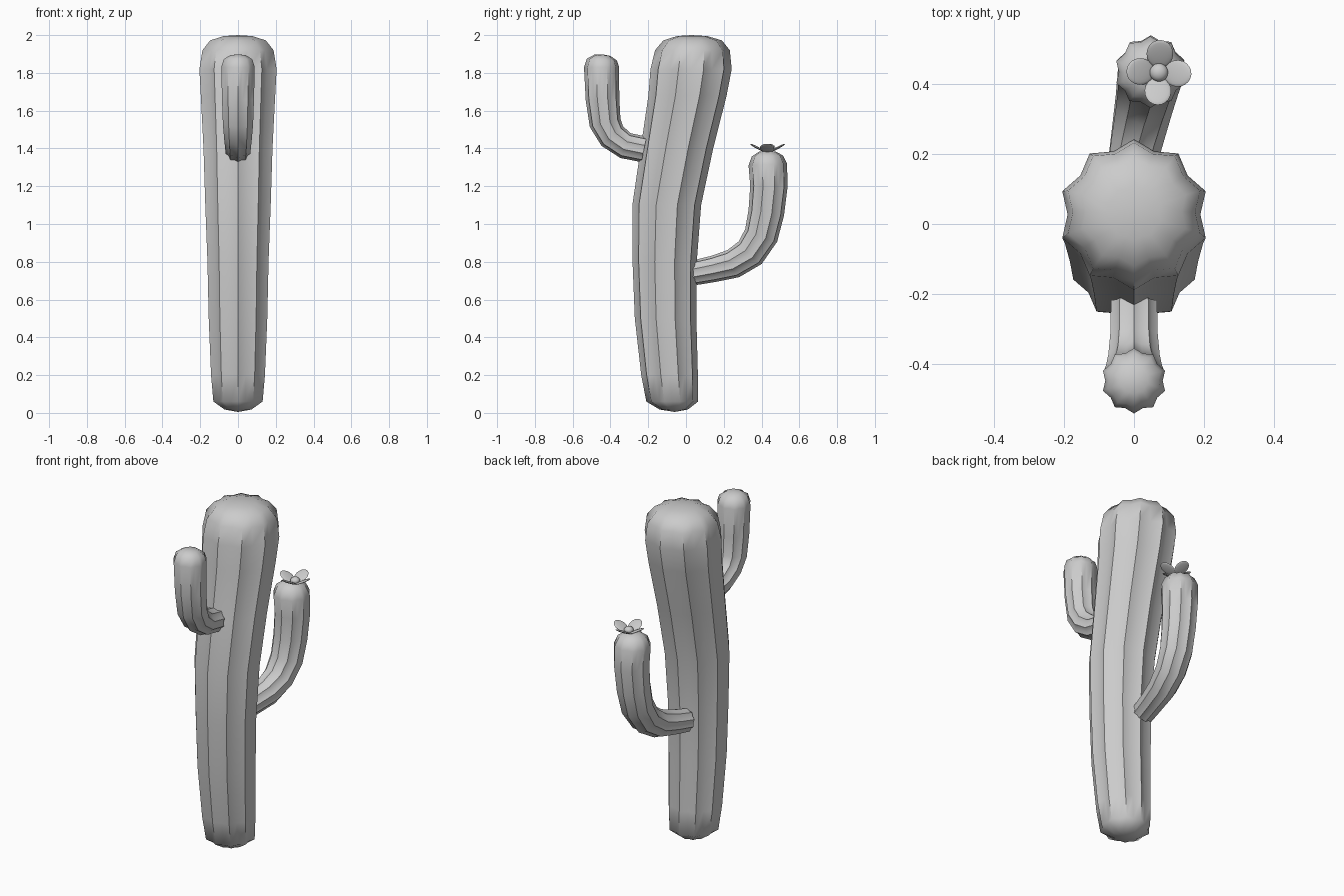
import bpy, bmesh, math
from mathutils import Vector, Matrix

if "Cube" in bpy.data.objects:
    bpy.data.objects.remove(bpy.data.objects["Cube"])

RIBS = 10


def ribbed_tube(name, stations, valley=0.88, lean=None, level=False):
    """Star-section tube; stations are (y, z, radius), radius 0 is a pole."""
    pts = [Vector((lean(y) if lean else 0, y, z)) for y, z, r in stations]
    bm = bmesh.new()
    rings = []
    n = RIBS * 2
    for i, p in enumerate(pts):
        r = stations[i][2]
        if r == 0:
            rings.append([bm.verts.new(p)])
            continue
        t = Vector((0, 0, 1))
        if not level:
            t = (pts[min(i + 1, len(pts) - 1)] - pts[max(i - 1, 0)]).normalized()
        side = Vector((1, 0, 0))
        side = (side - t * side.dot(t)).normalized()
        up = t.cross(side)
        ring = []
        for k in range(n):
            a = math.pi / 2 + k * 2 * math.pi / n
            q = r * (1 if k % 2 == 0 else valley)
            ring.append(bm.verts.new(p + side * q * math.cos(a) + up * q * math.sin(a)))
        rings.append(ring)
    for a, b in zip(rings, rings[1:]):
        for k in range(n):
            j = (k + 1) % n
            if len(a) == 1:
                bm.faces.new((a[0], b[j], b[k]))
            elif len(b) == 1:
                bm.faces.new((a[k], a[j], b[0]))
            else:
                bm.faces.new((a[k], a[j], b[j], b[k]))
    if len(rings[0]) > 1:
        bm.faces.new(rings[0][::-1])
    return finish(bm, name, 60)


def finish(bm, name, angle):
    bmesh.ops.recalc_face_normals(bm, faces=bm.faces)
    me = bpy.data.meshes.new(name)
    bm.to_mesh(me)
    bm.free()
    ob = bpy.data.objects.new(name, me)
    bpy.context.collection.objects.link(ob)
    bpy.ops.object.select_all(action='DESELECT')
    ob.select_set(True)
    bpy.context.view_layer.objects.active = ob
    bpy.ops.object.shade_smooth_by_angle(angle=math.radians(angle))
    return ob


def ellipsoid(name, matrix):
    bm = bmesh.new()
    bmesh.ops.create_uvsphere(bm, u_segments=20, v_segments=10, radius=1, matrix=matrix)
    return finish(bm, name, 60)


# Main trunk, gently bent and wider at the top
ribbed_tube("trunk", [
    (-0.06, 0.005, 0), (-0.065, 0.018, 0.075), (-0.073, 0.06, 0.137),
    (-0.087, 0.2, 0.15), (-0.108, 0.5, 0.163), (-0.113, 0.8, 0.17),
    (-0.102, 1.1, 0.182), (-0.048, 1.4, 0.192), (0.008, 1.68, 0.207),
    (0.027, 1.82, 0.215), (0.034, 1.92, 0.198), (0.035, 1.972, 0.155),
    (0.032, 1.995, 0.08), (0.03, 2.0, 0)], level=True)

# Front arm
ribbed_tube("front_arm", [
    (-0.222, 1.395, 0.069), (-0.32, 1.415, 0.071), (-0.39, 1.465, 0.077),
    (-0.428, 1.535, 0.084), (-0.442, 1.66, 0.089), (-0.447, 1.83, 0.093),
    (-0.445, 1.87, 0.08), (-0.443, 1.893, 0.043), (-0.443, 1.898, 0)])

# Back arm, leaning slightly to the side
ribbed_tube("back_arm", [
    (0.045, 0.742, 0.066), (0.15, 0.763, 0.07), (0.25, 0.79, 0.078),
    (0.34, 0.848, 0.085), (0.398, 0.94, 0.091), (0.425, 1.06, 0.095),
    (0.439, 1.2, 0.099), (0.433, 1.315, 0.102), (0.431, 1.36, 0.083),
    (0.431, 1.383, 0.045), (0.431, 1.388, 0)],
    lean=lambda y: (y - 0.2) * 0.2)

# Flower on the back arm: centre and four cupped petals
c = Vector((0.071, 0.432, 1.388))
ellipsoid("flower_centre", Matrix.Translation(c + Vector((0, 0, 0.007)))
          @ Matrix.Diagonal((0.026, 0.026, 0.02, 1)))
for i in range(4):
    m = (Matrix.Translation(c) @ Matrix.Rotation(math.radians(90 * i - 3), 4, 'Z')
         @ Matrix.Translation((0.053, 0, 0.015))
         @ Matrix.Rotation(math.radians(-28), 4, 'Y')
         @ Matrix.Diagonal((0.045, 0.038, 0.006, 1)))
    ellipsoid("petal_%d" % (i + 1), m)
